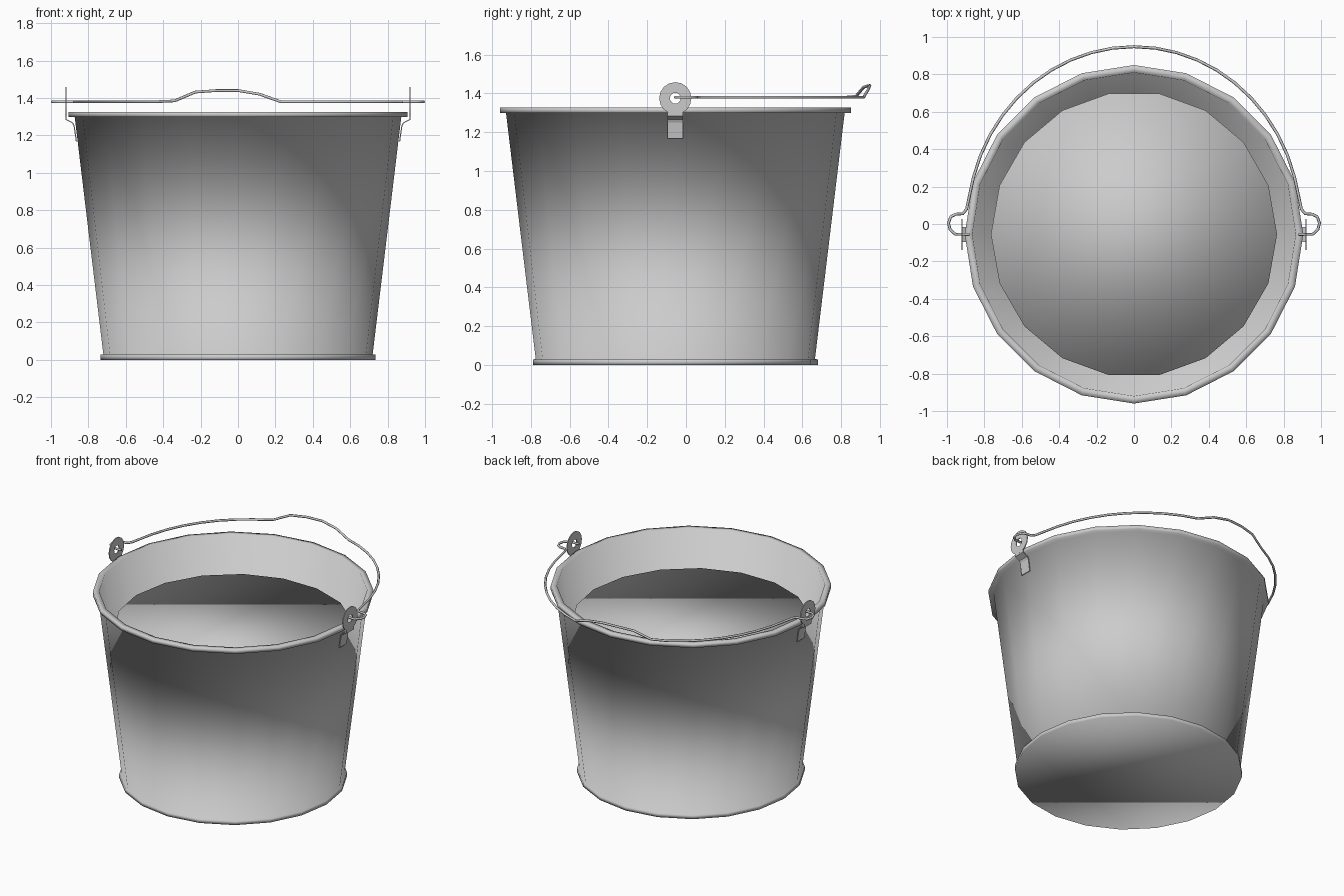
import bpy, bmesh, math
from mathutils import Vector

cube = bpy.data.objects.get("Cube")
if cube:
    bpy.data.objects.remove(cube)

CENTRE_Y = -0.055

metal = bpy.data.materials.new("grey metal")
metal.use_nodes = True
grey = (0.6, 0.6, 0.6, 1)
metal.diffuse_color = grey
metal.node_tree.nodes["Principled BSDF"].inputs["Base Color"].default_value = grey


def add_mesh(name, bm, smooth=True):
    bmesh.ops.recalc_face_normals(bm, faces=bm.faces)
    for f in bm.faces:
        f.smooth = smooth
    mesh = bpy.data.meshes.new(name)
    bm.to_mesh(mesh)
    bm.free()
    mesh.materials.append(metal)
    obj = bpy.data.objects.new(name, mesh)
    bpy.context.collection.objects.link(obj)
    return obj


def lathe(name, profile, sides):
    """Turn a profile of (radius, height) about the vertical axis and cap both ends."""
    bm = bmesh.new()
    rings = []
    for r, z in profile:
        angles = [math.tau * i / sides for i in range(sides)]
        rings.append([bm.verts.new((r * math.cos(a), CENTRE_Y + r * math.sin(a), z)) for a in angles])
    for low, high in zip(rings, rings[1:]):
        for i in range(sides):
            j = (i + 1) % sides
            bm.faces.new((low[i], low[j], high[j], high[i]))
    bm.faces.new(rings[0])
    bm.faces.new(rings[-1])
    return add_mesh(name, bm)


# Bucket shell: foot ring, tapered wall, rolled rim, inner wall and floor
lathe("bucket_shell", [(0.735, 0), (0.735, 0.028), (0.72, 0.03), (0.873, 1.298),
                       (0.905, 1.298), (0.905, 1.326), (0.865, 1.326), (0.71, 0.04)], 20)

# Fill inside the bucket
lathe("inner_fill", [(0.685, 0.05), (0.765, 1.09)], 18)


# Ears: a pierced disc on a bent tab fixed to the wall
def add_ear(name, side):
    bm = bmesh.new()
    x, z, count = 0.92, 1.375, 16
    inner, outer = [], []
    for i in range(count):
        a = math.tau * i / count
        for ring, r in ((inner, 0.028), (outer, 0.083)):
            ring.append(bm.verts.new((side * x, CENTRE_Y + r * math.cos(a), z + r * math.sin(a))))
    for i in range(count):
        j = (i + 1) % count
        bm.faces.new((inner[i], inner[j], outer[j], outer[i]))
    tab = [(x, 1.302), (x, 1.285), (0.885, 1.268), (0.876, 1.25), (0.864, 1.167)]
    rows = [[bm.verts.new((side * tx, CENTRE_Y + dy, tz)) for dy in (-0.04, 0.04)] for tx, tz in tab]
    for a, b in zip(rows, rows[1:]):
        bm.faces.new((a[0], a[1], b[1], b[0]))
    ear = add_mesh(name, bm, smooth=False)
    thick = ear.modifiers.new("thickness", "SOLIDIFY")
    thick.thickness = 0.006
    thick.offset = 0


add_ear("left_ear", 1)
add_ear("right_ear", -1)

# Wire handle: hooked ends, a wide bow and a raised grip
hook = [(0.88, -0.055), (0.955, -0.055), (0.983, -0.03), (0.992, 0.005),
        (0.98, 0.038), (0.955, 0.052), (0.915, 0.055), (0.895, 0.08)]
path = [Vector((x, y, 1.38)) for x, y in hook]
steps = 22
for i in range(1, steps):
    a = math.radians(8 + 164 * i / steps)
    x, y = 0.89 * math.cos(a), 0.948 * math.sin(a)
    lift = 0.06 * min(1, max(0, (0.28 - abs(x + 0.07)) / 0.14))
    path.append(Vector((x, y, 1.38 + lift)))
path += [Vector((-x, y, 1.38)) for x, y in reversed(hook)]

curve = bpy.data.curves.new("wire_handle", "CURVE")
curve.dimensions = "3D"
curve.bevel_depth = 0.008
curve.bevel_resolution = 1
curve.use_fill_caps = True
spline = curve.splines.new("POLY")
spline.points.add(len(path) - 1)
for point, co in zip(spline.points, path):
    point.co = (*co, 1)
spline.use_smooth = True
curve.materials.append(metal)
bpy.context.collection.objects.link(bpy.data.objects.new("wire_handle", curve))
